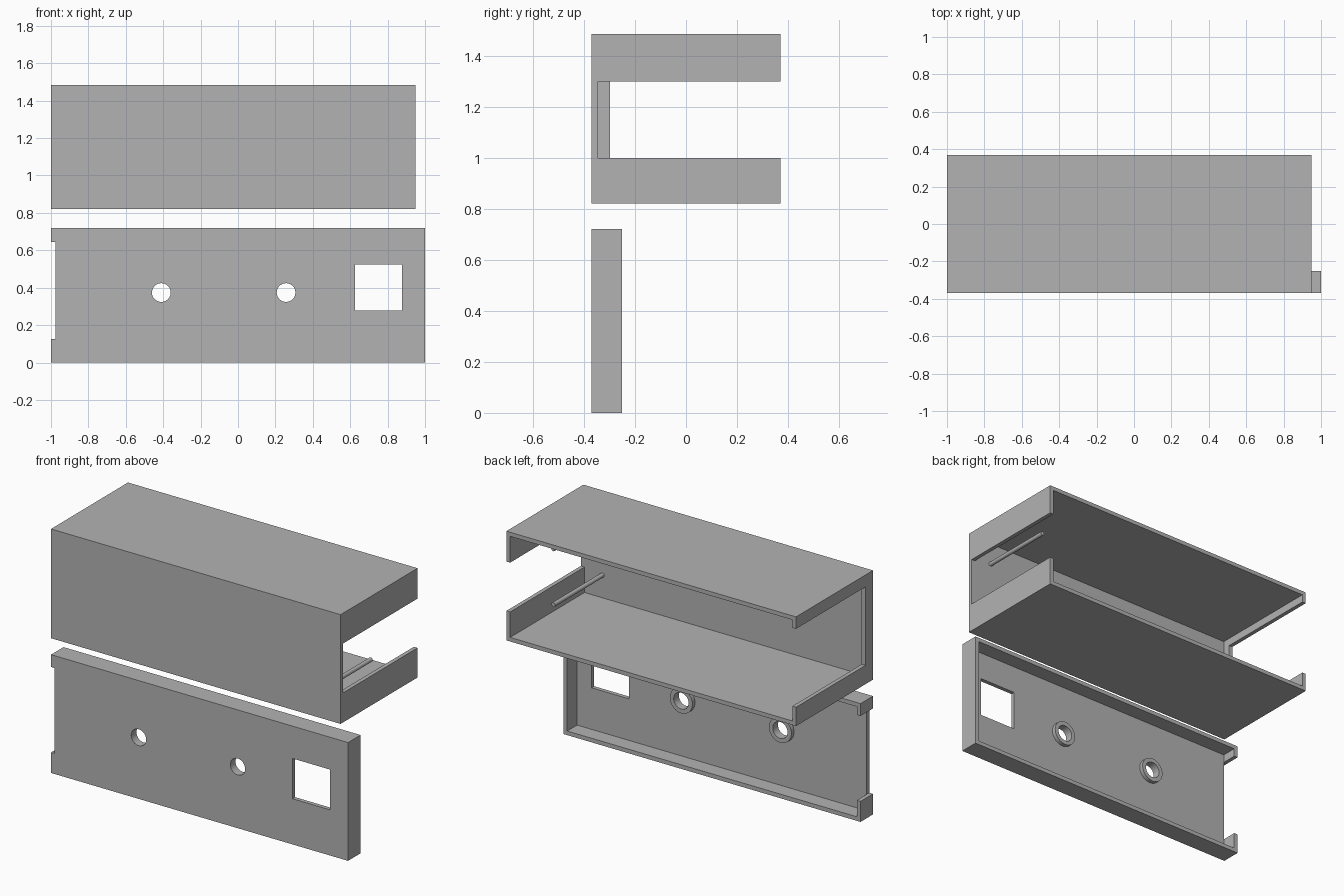
import bpy
import bmesh
import math
from mathutils import Matrix, Vector

cube = bpy.data.objects.get("Cube")
if cube:
    bpy.data.objects.remove(cube, do_unlink=True)

grey = bpy.data.materials.new("plain grey")
grey.use_nodes = True
colour = (0.45, 0.45, 0.45, 1)
grey.diffuse_color = colour
grey.node_tree.nodes["Principled BSDF"].inputs["Base Color"].default_value = colour


def finish(name, bm):
    mesh = bpy.data.meshes.new(name)
    bm.to_mesh(mesh)
    bm.free()
    mesh.materials.append(grey)
    obj = bpy.data.objects.new(name, mesh)
    bpy.context.collection.objects.link(obj)
    return obj


def box(name, x, y, z):
    """Box from (min, max) pairs."""
    bm = bmesh.new()
    bmesh.ops.create_cube(bm, size=1)
    for v in bm.verts:
        v.co = Vector([(lo + hi) / 2 + c * (hi - lo) for c, (lo, hi) in zip(v.co, (x, y, z))])
    return finish(name, bm)


def rod(name, x, z, radius, y):
    """Cylinder lying along y."""
    bm = bmesh.new()
    place = Matrix.Translation((x, sum(y) / 2, z)) @ Matrix.Rotation(math.pi / 2, 4, "X")
    bmesh.ops.create_cone(bm, cap_ends=True, segments=48, radius1=radius, radius2=radius,
                          depth=y[1] - y[0], matrix=place)
    return finish(name, bm)


def activate(obj):
    bpy.ops.object.select_all(action="DESELECT")
    obj.select_set(True)
    bpy.context.view_layer.objects.active = obj


def cut(obj, *cutters):
    for cutter in cutters:
        cutter.hide_render = True
        mod = obj.modifiers.new("cut", "BOOLEAN")
        mod.operation = "DIFFERENCE"
        mod.solver = "EXACT"
        mod.object = cutter
        activate(obj)
        bpy.ops.object.modifier_apply(modifier=mod.name)
        bpy.data.objects.remove(cutter, do_unlink=True)


def smooth(obj):
    activate(obj)
    bpy.ops.object.shade_smooth_by_angle(angle=math.radians(30))


T = 0.025           # wall thickness
FRONT = -0.37
INNER = FRONT + T   # back face of both front walls
BACK = 0.37

# Upper case, open at the back, with a cutout in each end wall
LOW, HIGH = 0.82, 1.485
case = box("case_shell", (-1, 0.95), (FRONT, BACK), (LOW, HIGH))
cut(case,
    box("cavity", (-1 + T, 0.95 - T), (INNER, 0.5), (LOW + T, HIGH - T)),
    box("right_cutout", (0.9, 1.1), (INNER, 0.5), (1.0, 1.3)),
    box("left_cutout", (-1.1, -0.95), (-0.297, 0.5), (0.935, 1.412)))

# Pegs projecting back from the case front wall
for name, z in (("lower_peg", 0.983), ("upper_peg", 1.322)):
    smooth(rod(name, 0.805, z, 0.013, (INNER, 0.127)))

# Lower panel, a shallow tray open at the back
panel = box("front_panel", (-1, 1), (FRONT, -0.25), (0, 0.72))
cut(panel,
    box("recess", (-1 + T, 1 - T), (INNER, 0), (T, 0.72 - T)),
    box("end_notch", (-1.1, -1 + T), (-0.5, 0), (0.125, 0.645)),
    box("window", (0.625, 0.877), (-0.5, 0), (0.278, 0.523)))

# Round holes with a raised collar behind each
for name, x in (("left_collar", -0.41), ("right_collar", 0.257)):
    collar = rod(name, x, 0.374, 0.076, (INNER, INNER + 0.025))
    for part in (panel, collar):
        cut(part, rod("hole", x, 0.374, 0.05, (-0.5, 0)))
    smooth(collar)
smooth(panel)
